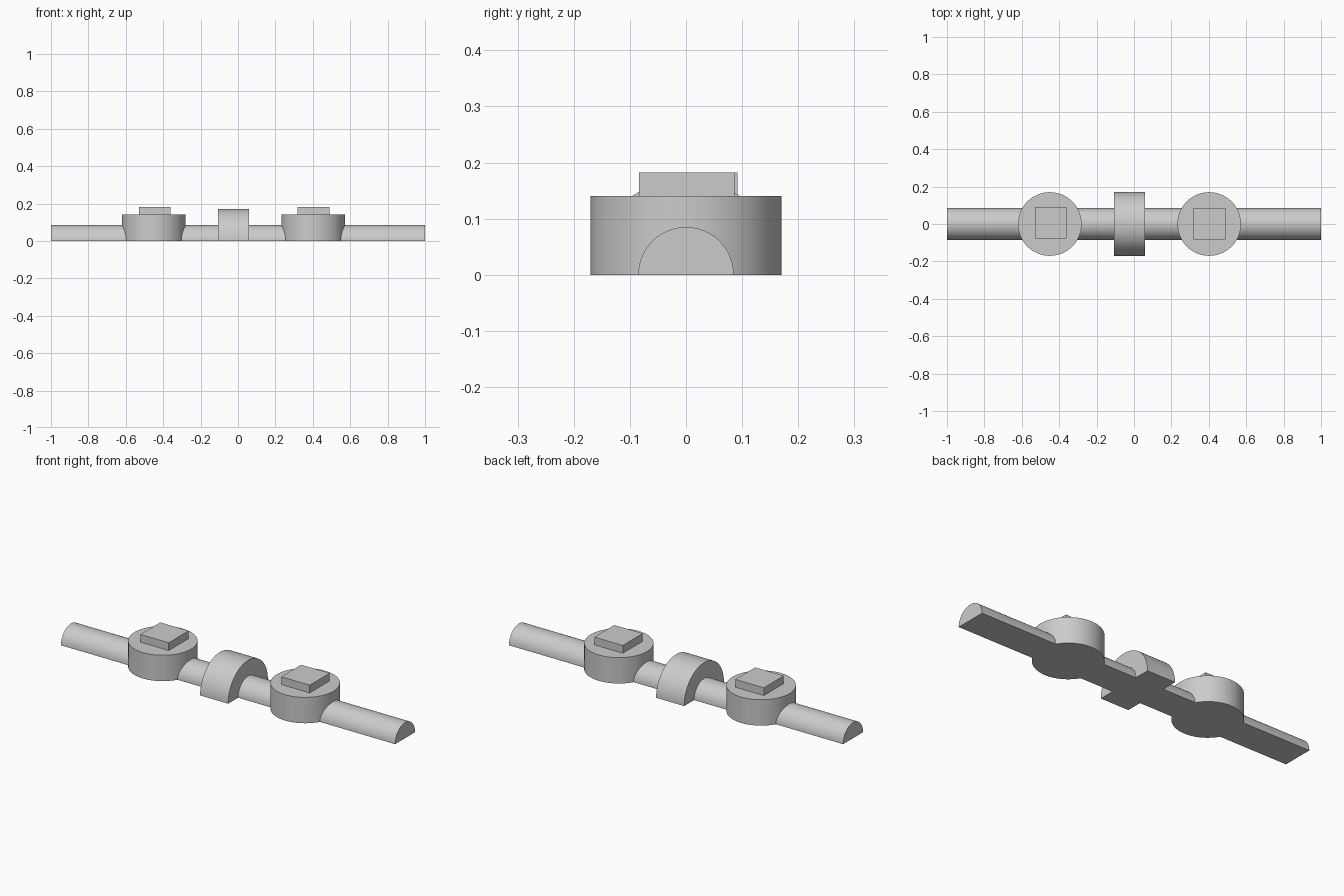
import bpy, math

default = bpy.data.objects.get("Cube")
if default:
    bpy.data.objects.remove(default, do_unlink=True)

GREY = (0.6, 0.6, 0.6, 1)
grey = bpy.data.materials.new("plain grey")
grey.use_nodes = True
grey.diffuse_color = GREY
grey.node_tree.nodes["Principled BSDF"].inputs["Base Color"].default_value = GREY


def extrude(name, profile, place, start, end):
    """Solid made by sweeping a closed 2D profile from start to end."""
    n = len(profile)
    verts = [place(a, b, t) for t in (start, end) for a, b in profile]
    faces = [tuple(reversed(range(n))), tuple(range(n, 2 * n))]
    faces += [(i, (i + 1) % n, n + (i + 1) % n, n + i) for i in range(n)]
    mesh = bpy.data.meshes.new(name)
    mesh.from_pydata(verts, [], faces)
    mesh.materials.append(grey)
    obj = bpy.data.objects.new(name, mesh)
    bpy.context.collection.objects.link(obj)
    bpy.ops.object.select_all(action="DESELECT")
    obj.select_set(True)
    bpy.context.view_layer.objects.active = obj
    bpy.ops.object.shade_smooth_by_angle(angle=math.radians(30))
    return obj


def arc(radius, sweep, steps):
    return [(radius * math.cos(sweep * i / steps), radius * math.sin(sweep * i / steps))
            for i in range(steps + 1)]


def along_x(a, b, t):
    return (t, a, b)


def along_z(a, b, t):
    return (a, b, t)


# Half-round rod and the thicker half-round collar near its middle
extrude("rod", arc(0.085, math.pi, 48), along_x, -1, 1)
extrude("collar", arc(0.17, math.pi, 48), along_x, -0.108, 0.06)

# Two round hubs, each topped by a low square block
for side, x, block_x, block_y in (("right", -0.45, -0.445, 0.007),
                                  ("left", 0.402, 0.403, 0.001)):
    hub = extrude(side + "_hub", arc(0.17, math.tau, 96)[:-1], along_z, 0, 0.14)
    hub.location.x = x
    h = 0.085
    square = [(-h, -h), (h, -h), (h, h), (-h, h)]
    block = extrude(side + "_block", square, along_z, 0.13, 0.182)
    block.location = (block_x, block_y, 0)
